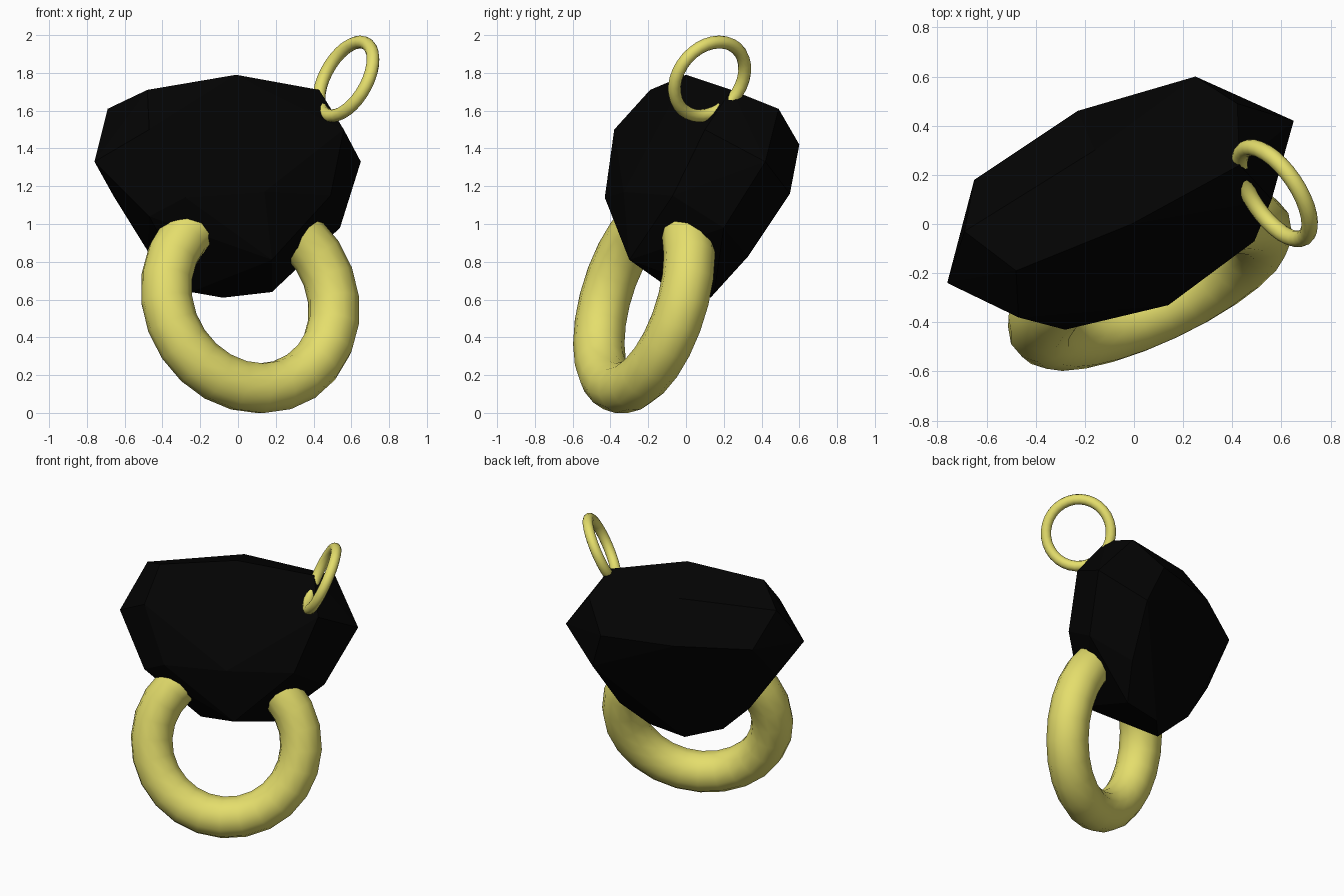
import bpy
import bmesh
from mathutils import Vector

default_cube = bpy.data.objects.get("Cube")
if default_cube:
    bpy.data.objects.remove(default_cube, do_unlink=True)


def make_material(name, colour, roughness):
    material = bpy.data.materials.new(name)
    material.use_nodes = True
    material.diffuse_color = colour
    shader = material.node_tree.nodes["Principled BSDF"]
    shader.inputs["Base Color"].default_value = colour
    shader.inputs["Roughness"].default_value = roughness
    return material


black = make_material("black stone", (0.001, 0.001, 0.001, 1), 0.5)
gold = make_material("pale gold", (0.78, 0.73, 0.15, 1), 0.5)


def make_ring(name, centre, axis, major, minor, segments, sides):
    """Smooth torus whose axis of symmetry points along the given direction."""
    bpy.ops.mesh.primitive_torus_add(
        major_radius=major, minor_radius=minor,
        major_segments=segments, minor_segments=sides,
        location=centre,
        rotation=Vector(axis).to_track_quat("Z", "Y").to_euler())
    ring = bpy.context.object
    ring.name = name
    ring.data.materials.append(gold)
    bpy.ops.object.shade_smooth()
    return ring


def make_stone(name, levels):
    """Faceted stone: the convex hull around the corners of each level."""
    bm = bmesh.new()
    for level in levels:
        for corner in level:
            bm.verts.new(corner)
    hull = bmesh.ops.convex_hull(bm, input=bm.verts)
    loose = [v for v in hull["geom_interior"] if isinstance(v, bmesh.types.BMVert)]
    bmesh.ops.delete(bm, geom=loose, context="VERTS")
    bmesh.ops.dissolve_limit(bm, angle_limit=0.02, verts=bm.verts, edges=bm.edges)
    bmesh.ops.recalc_face_normals(bm, faces=bm.faces)
    mesh = bpy.data.meshes.new(name)
    bm.to_mesh(mesh)
    bm.free()
    mesh.materials.append(black)
    stone = bpy.data.objects.new(name, mesh)
    bpy.context.collection.objects.link(stone)
    return stone


# Stone corners, listed level by level from the crown down to the base
crown = [(-0.01, 0, 1.79), (-0.48, -0.19, 1.71), (0.43, 0.24, 1.71),
         (-0.16, 0.3, 1.68), (-0.69, -0.03, 1.61), (0.42, 0.49, 1.61),
         (-0.47, -0.38, 1.5), (0.56, 0.1, 1.5)]
girdle = [(-0.76, -0.24, 1.33), (-0.65, 0.18, 1.4), (-0.23, 0.46, 1.42),
          (0.25, 0.6, 1.42), (0.65, 0.42, 1.33)]
waist = [(-0.28, -0.43, 1.14), (0.14, -0.33, 1.17), (0.49, -0.07, 1.15),
         (0.35, 0.55, 1.16), (-0.66, -0.05, 1.15), (0.54, 0.2, 0.98),
         (-0.47, -0.38, 1.04)]
base = [(-0.48, -0.03, 0.86), (0.29, 0.33, 0.83), (0.18, -0.3, 0.81),
        (-0.25, -0.06, 0.64), (0.18, 0.15, 0.64), (-0.08, 0.13, 0.61)]
make_stone("faceted_stone", [crown, girdle, waist, base])

# Thick ring hanging from the bottom of the stone
make_ring("large_ring", (0.064, -0.222, 0.6), (0.41, -0.87, 0.27), 0.488, 0.136, 24, 12)

# Thin ring looped through the upper corner
make_ring("small_ring", (0.572, 0.125, 1.768), (0.74, 0.5, -0.42), 0.216, 0.034, 32, 12)
